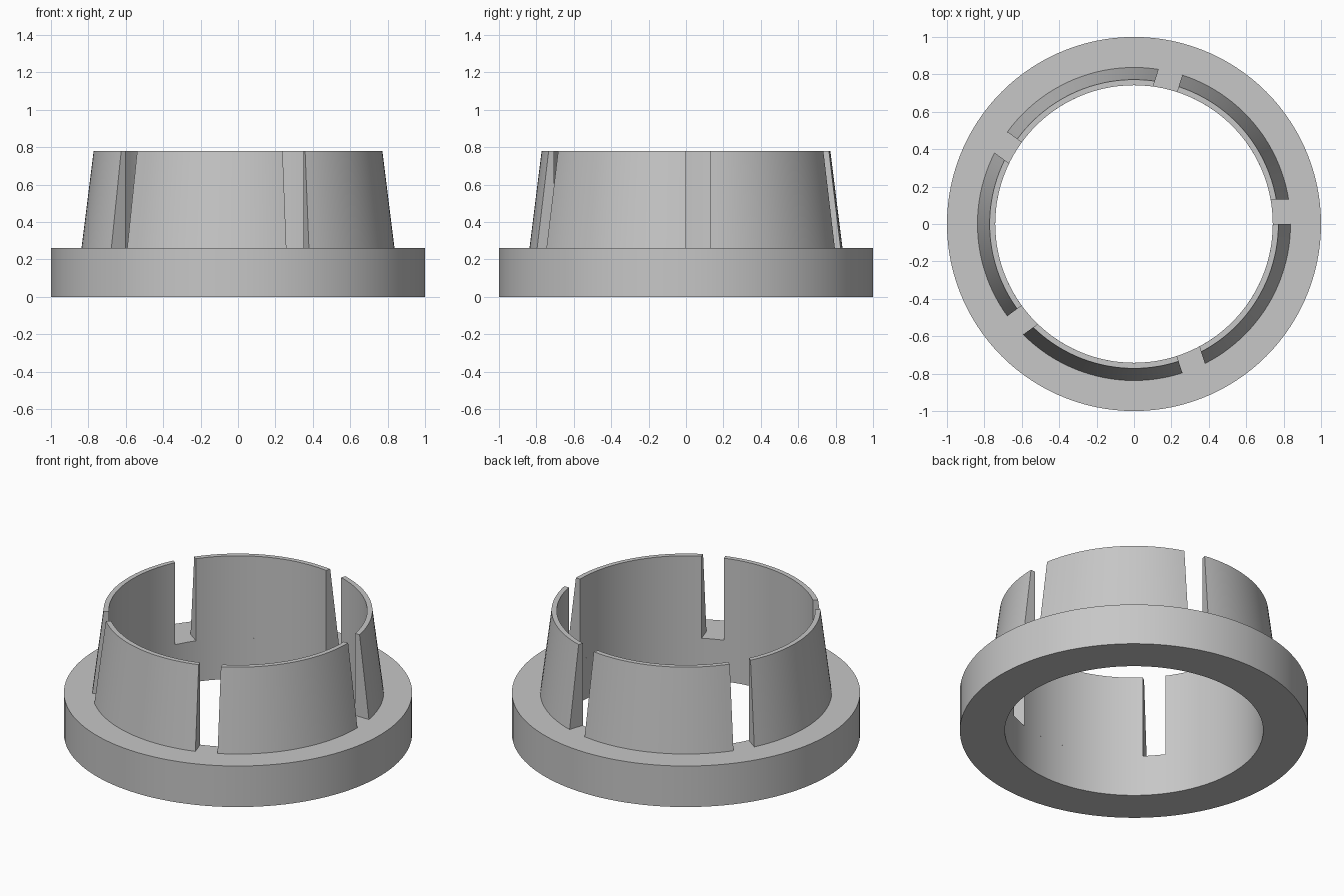
import bpy, bmesh
from math import asin, cos, sin, radians

cube = bpy.data.objects.get("Cube")
if cube:
    bpy.data.objects.remove(cube, do_unlink=True)

BORE, FLANGE_R = 0.742, 1.0
FINGER_LOW_R, FINGER_TOP_R = 0.837, 0.772
FLANGE_Z, TOP_Z = 0.26, 0.78
SLOTS, SLOT_WIDTH = 5, 0.13
STEP = radians(360 / SLOTS)

grey = bpy.data.materials.new("plain grey")
grey.use_nodes = True
colour = (0.57, 0.57, 0.57, 1)
grey.diffuse_color = colour
grey.node_tree.nodes["Principled BSDF"].inputs["Base Color"].default_value = colour


def sweep(name, profile, start, end, segments, closed=False):
    """Sweep an (r, z) profile about z; start(r) and end(r) give its angle limits."""
    bm = bmesh.new()
    rings = []
    for i in range(segments if closed else segments + 1):
        ring = []
        for r, z in profile:
            a = start(r) + (end(r) - start(r)) * i / segments
            ring.append(bm.verts.new((r * cos(a), r * sin(a), z)))
        rings.append(ring)
    n = len(profile)
    for i in range(segments):
        a, b = rings[i], rings[(i + 1) % len(rings)]
        for j in range(n):
            k = (j + 1) % n
            bm.faces.new((a[j], b[j], b[k], a[k]))
    if not closed:
        bm.faces.new(rings[0])
        bm.faces.new(rings[-1])
    bmesh.ops.recalc_face_normals(bm, faces=bm.faces)
    mesh = bpy.data.meshes.new(name)
    bm.to_mesh(mesh)
    bm.free()
    mesh.materials.append(grey)
    obj = bpy.data.objects.new(name, mesh)
    bpy.context.collection.objects.link(obj)
    bpy.ops.object.select_all(action="DESELECT")
    obj.select_set(True)
    bpy.context.view_layer.objects.active = obj
    bpy.ops.object.shade_smooth_by_angle(angle=radians(30))
    return obj


# Flange ring
sweep("flange",
      [(BORE, 0), (FLANGE_R, 0), (FLANGE_R, FLANGE_Z), (BORE, FLANGE_Z)],
      lambda r: 0, lambda r: STEP * SLOTS, 120, closed=True)

# Tapered fingers, separated by parallel-sided slots
for s in range(SLOTS):
    sweep(f"finger_{s + 1}",
          [(BORE, FLANGE_Z), (FINGER_LOW_R, FLANGE_Z),
           (FINGER_TOP_R, TOP_Z), (BORE, TOP_Z)],
          lambda r: s * STEP + asin(SLOT_WIDTH / r),
          lambda r: (s + 1) * STEP, 24)
